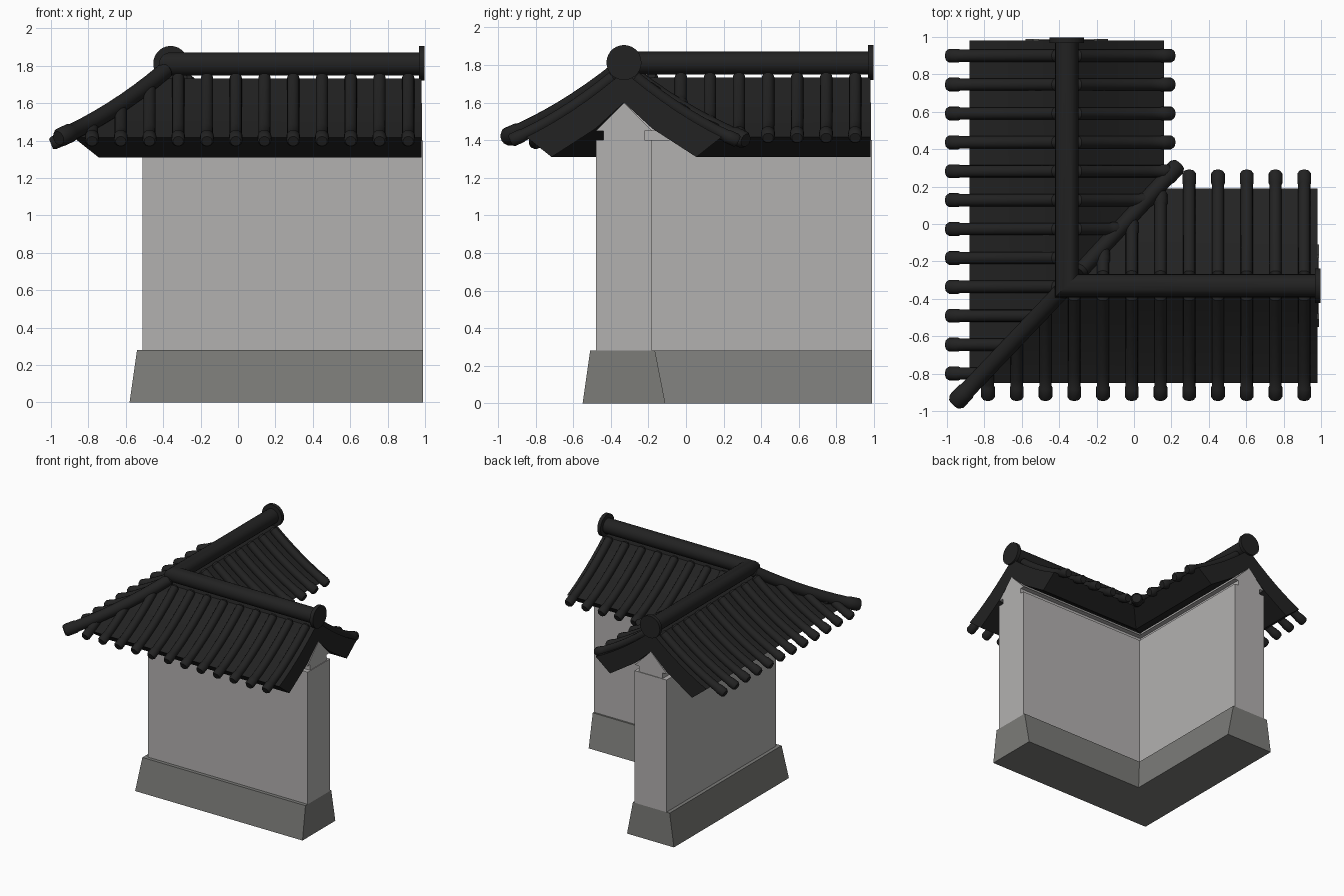
import bpy, bmesh, math
from mathutils import Vector

if "Cube" in bpy.data.objects:
    bpy.data.objects.remove(bpy.data.objects["Cube"])

CX, CY = -0.36, -0.33      # centre lines of the two wall arms
END = 0.99


def material(name, rgb):
    m = bpy.data.materials.new(name)
    m.diffuse_color = (*rgb, 1)
    m.use_nodes = True
    m.node_tree.nodes["Principled BSDF"].inputs["Base Color"].default_value = m.diffuse_color
    return m


PLASTER = material("pale grey plaster", (0.45, 0.44, 0.435))
STONE = material("grey stone", (0.20, 0.20, 0.19))
TILE = material("black roof tile", (0.016, 0.016, 0.016))


def finish(bm, name, mat, smooth=False):
    bmesh.ops.recalc_face_normals(bm, faces=bm.faces)
    me = bpy.data.meshes.new(name)
    bm.to_mesh(me)
    bm.free()
    me.materials.append(mat)
    ob = bpy.data.objects.new(name, me)
    bpy.context.collection.objects.link(ob)
    if smooth:
        bpy.ops.object.select_all(action='DESELECT')
        ob.select_set(True)
        bpy.context.view_layer.objects.active = ob
        bpy.ops.object.shade_smooth_by_angle(angle=math.radians(35))
    return ob


def corner_sweep(name, profile, mat, end=END, smooth=False):
    """Sweep a closed (offset, height) profile round the L with a mitred corner.
    Positive offset is the outer side."""
    bm = bmesh.new()
    rings = [
        [bm.verts.new((end, CY - d, z)) for d, z in profile],
        [bm.verts.new((CX - d, CY - d, z)) for d, z in profile],
        [bm.verts.new((CX - d, end, z)) for d, z in profile],
    ]
    n = len(profile)
    for a, b in zip(rings, rings[1:]):
        for i in range(n):
            j = (i + 1) % n
            bm.faces.new((a[i], a[j], b[j], b[i]))
    bm.faces.new(rings[0])
    bm.faces.new(rings[-1])
    return finish(bm, name, mat, smooth)


def tube(bm, pts, radii, sides=14):
    """Round tube along a path lying in one vertical plane."""
    pts = [Vector(p) for p in pts]
    flat = pts[-1] - pts[0]
    side = Vector((-flat.y, flat.x, 0)).normalized()
    rings = []
    for i, (p, r) in enumerate(zip(pts, radii)):
        t = (pts[min(i + 1, len(pts) - 1)] - pts[max(i - 1, 0)]).normalized()
        up = t.cross(side)
        rings.append([bm.verts.new(p + r * (math.cos(a) * side + math.sin(a) * up))
                      for a in (2 * math.pi * k / sides for k in range(sides))])
    for a, b in zip(rings, rings[1:]):
        for i in range(sides):
            j = (i + 1) % sides
            bm.faces.new((a[i], a[j], b[j], b[i]))
    bm.faces.new(rings[0])
    bm.faces.new(rings[-1])


def slope(d):
    """Height of the sagging roof curve at distance d from the ridge."""
    return 1.785 - 0.86 * d + 0.36 * d * d


def tile_row(bm, place, d0, d1, r=0.033, lift=0.0):
    """Tile tube from d0 to d1 down the slope with a rounded, flared tip."""
    ds = [d0 + (d1 - 0.07 - d0) * i / 7 for i in range(8)]
    ds += [d1 - 0.062, d1 - 0.012, d1]
    ds = [d0 - 0.012] + ds
    rs = [r * 0.6] + [r] * 8 + [r * 1.12, r * 1.12, r * 0.85]
    tube(bm, [(*place(d), slope(d) + lift) for d in ds], rs)


# stone plinth, plaster wall, neck and gable fill
corner_sweep("stone_plinth", [(0.22, 0), (0.18, 0.28), (-0.165, 0.28), (-0.22, 0)], STONE)
corner_sweep("plaster_wall", [(0.15, 0.28), (0.15, 1.40), (-0.15, 1.40), (-0.15, 0.28)], PLASTER)
corner_sweep("wall_neck", [(0.11, 1.40), (0.11, 1.45), (-0.11, 1.45), (-0.11, 1.40)], PLASTER, 0.985)
corner_sweep("gable_fill", [(0.15, 1.448), (0, 1.60), (-0.15, 1.448)], PLASTER, 0.985)

# curved roof slab
top = [(d / 100, slope(abs(d) / 100) - 0.018) for d in range(-52, 53, 8)]
under = [(0.385, 1.31), (0.15, 1.462), (0, 1.60), (-0.15, 1.462), (-0.385, 1.31)]
corner_sweep("roof_slab", top + under, TILE, 0.982, True)

# ridge tube and its end discs
ring = [(0.062 * math.cos(a), 1.81 + 0.062 * math.sin(a))
        for a in (2 * math.pi * k / 20 for k in range(20))]
corner_sweep("ridge", ring, TILE, 0.98, True)
bm = bmesh.new()
tube(bm, [(0.968, CY, 1.813), (0.998, CY, 1.813)], [0.093] * 2, 28)
tube(bm, [(CX, 0.968, 1.813), (CX, 0.998, 1.813)], [0.093] * 2, 28)
finish(bm, "ridge_end_discs", TILE, True)

# tile rows on all four slopes, trimmed at the hip and the valley
bm = bmesh.new()
for i in range(12):
    x = 0.91 - 0.1537 * i
    y = 0.90 - 0.1545 * i
    tile_row(bm, lambda d: (x, CY - d), max(0.06, CX - x), 0.605)
    tile_row(bm, lambda d: (CX - d, y), max(0.06, CY - y), 0.64)
    if x - CX > 0.16:
        tile_row(bm, lambda d: (x, CY + d), 0.06, min(0.61, x - CX))
    if y - CY > 0.16:
        tile_row(bm, lambda d: (CX + d, y), 0.06, min(0.57, y - CY))
finish(bm, "tile_rows", TILE, True)

# hip tile outside, valley tile inside
bm = bmesh.new()
tile_row(bm, lambda d: (CX - d, CY - 1.05 * d), 0.03, 0.60, 0.045, 0.014)
tile_row(bm, lambda d: (CX + d, CY + 1.08 * d), 0.08, 0.60, 0.042, 0.0)
finish(bm, "hip_and_valley_tiles", TILE, True)
